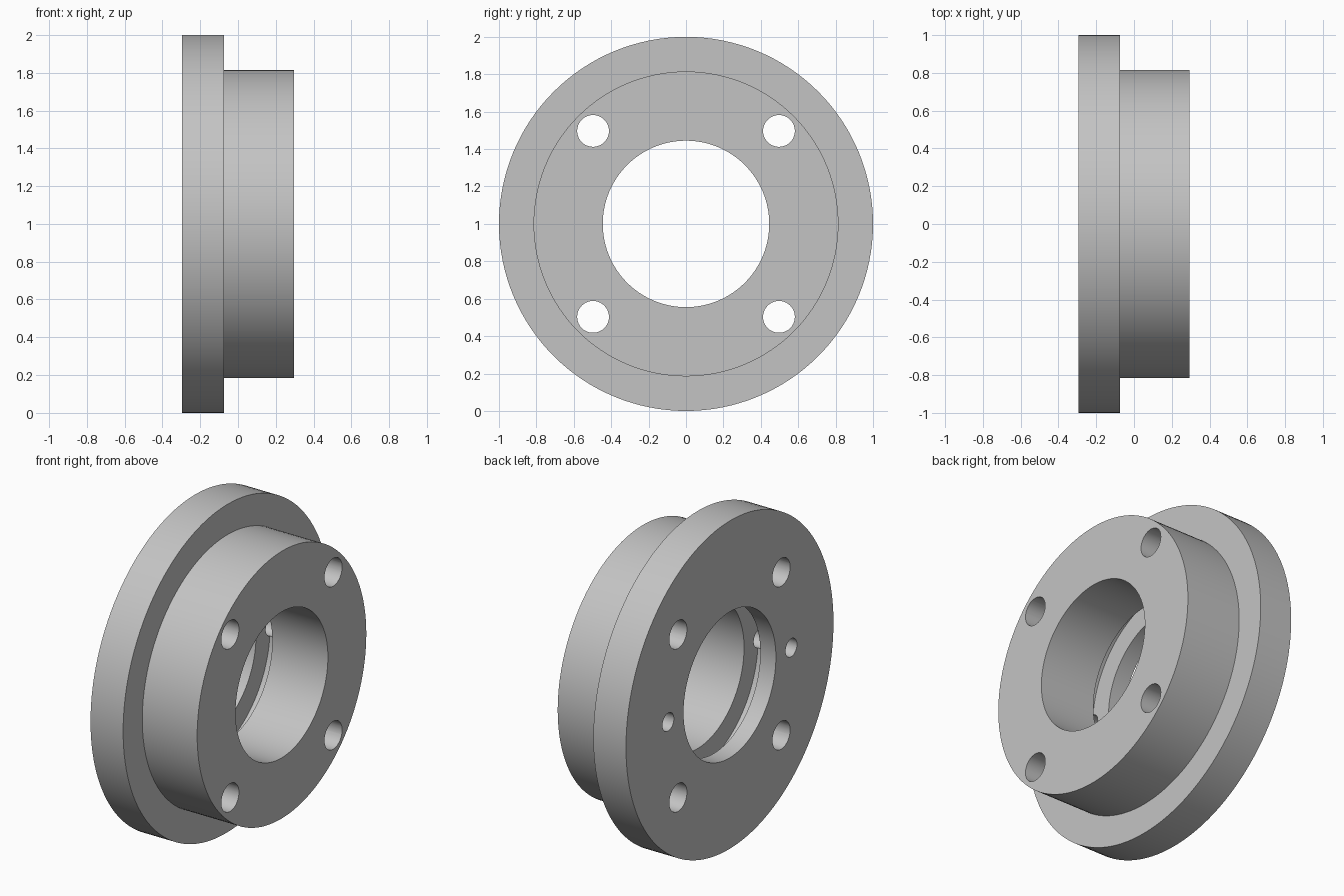
import bpy, bmesh, math
from mathutils import Matrix

if "Cube" in bpy.data.objects:
    bpy.data.objects.remove(bpy.data.objects["Cube"])

SEG = 128
CENTRE_Z = 1.0

steel = bpy.data.materials.new("grey_steel")
steel.diffuse_color = (0.55, 0.55, 0.55, 1)
steel.use_nodes = True
steel.node_tree.nodes["Principled BSDF"].inputs["Base Color"].default_value = steel.diffuse_color


def make_object(name, bm):
    bmesh.ops.recalc_face_normals(bm, faces=bm.faces)
    mesh = bpy.data.meshes.new(name)
    bm.to_mesh(mesh)
    bm.free()
    mesh.materials.append(steel)
    obj = bpy.data.objects.new(name, mesh)
    bpy.context.collection.objects.link(obj)
    return obj


def lathe(name, profile):
    """Revolve a closed (x, radius) profile about the x axis."""
    bm = bmesh.new()
    rings = []
    for i in range(SEG):
        a = 2 * math.pi * i / SEG
        rings.append([bm.verts.new((x, r * math.cos(a), CENTRE_Z + r * math.sin(a)))
                      for x, r in profile])
    n = len(profile)
    for i in range(SEG):
        p, q = rings[i], rings[(i + 1) % SEG]
        for j in range(n):
            k = (j + 1) % n
            bm.faces.new((p[j], p[k], q[k], q[j]))
    return make_object(name, bm)


def drill(name, holes, radius, x0, x1):
    """Cylinders along x, one for each (y, z) position."""
    bm = bmesh.new()
    for y, z in holes:
        place = (Matrix.Translation(((x0 + x1) / 2, y, CENTRE_Z + z))
                 @ Matrix.Rotation(math.pi / 2, 4, 'Y'))
        bmesh.ops.create_cone(bm, cap_ends=True, segments=40, radius1=radius,
                              radius2=radius, depth=x1 - x0, matrix=place)
    obj = make_object(name, bm)
    obj.hide_render = True
    return obj


# Flange and hub with a through bore and an internal ring groove
body = lathe("flanged_hub", [
    (-0.295, 1.0), (-0.075, 1.0), (-0.075, 0.815), (0.295, 0.815),
    (0.295, 0.445), (-0.08, 0.445), (-0.08, 0.58), (-0.19, 0.58),
    (-0.19, 0.445), (-0.295, 0.445)])

# Four through bolt holes and two blind pin holes
cutters = [
    drill("bolt_hole_cutter", [(y, z) for y in (-0.497, 0.497) for z in (-0.497, 0.497)],
          0.085, -0.5, 0.5),
    drill("pin_hole_cutter", [(-0.593, 0), (0.593, 0)], 0.055, -0.5, 0.0)]

bpy.context.view_layer.objects.active = body
body.select_set(True)
for cutter in cutters:
    mod = body.modifiers.new(cutter.name, 'BOOLEAN')
    mod.operation = 'DIFFERENCE'
    mod.solver = 'EXACT'
    mod.object = cutter
    bpy.ops.object.modifier_apply(modifier=mod.name)
    bpy.data.objects.remove(cutter)

bpy.ops.object.shade_smooth_by_angle(angle=math.radians(30))
